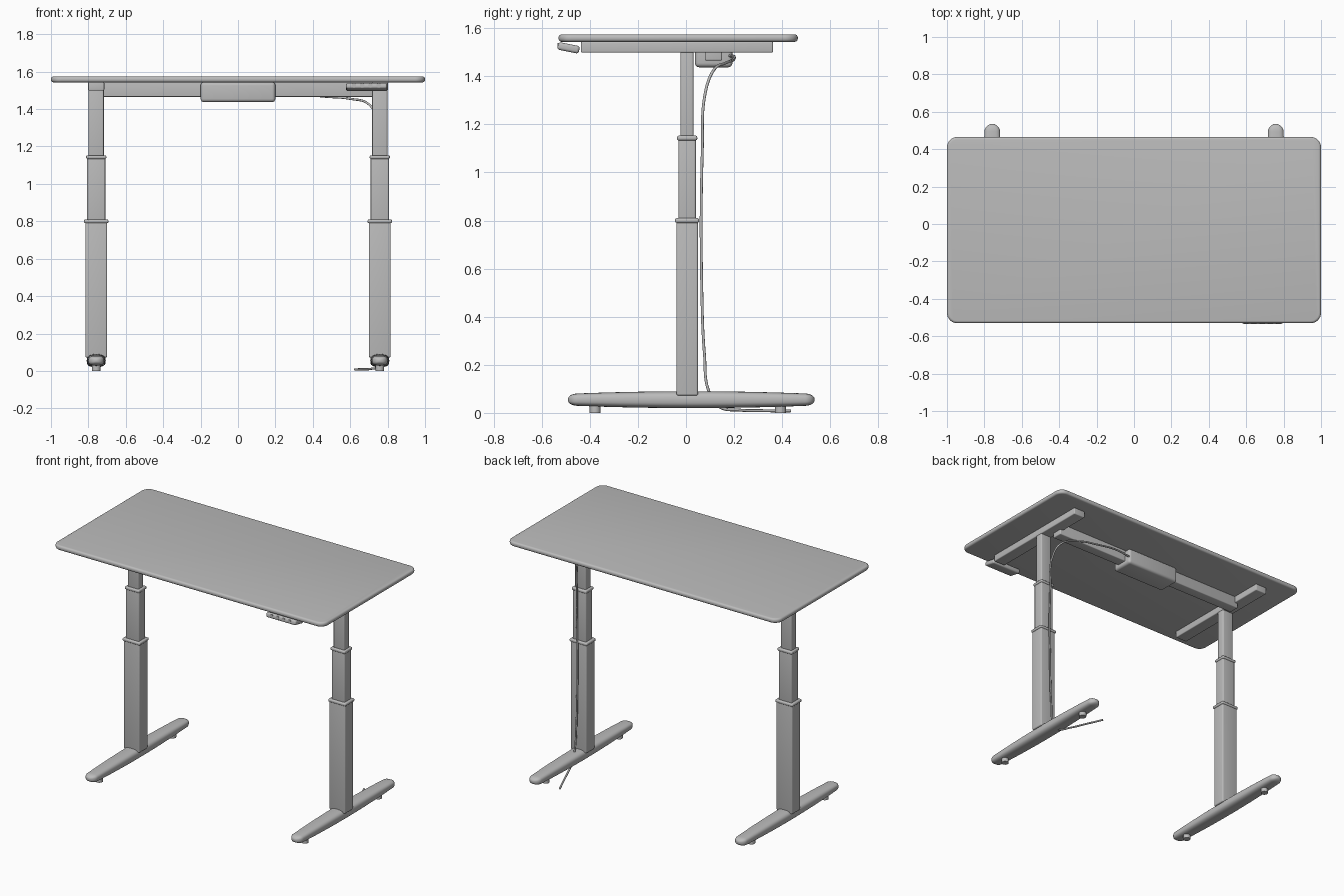
import bpy, bmesh, math
from mathutils import Matrix, Vector

if "Cube" in bpy.data.objects:
    bpy.data.objects.remove(bpy.data.objects["Cube"], do_unlink=True)

GREY = (0.5, 0.5, 0.5, 1)
grey = bpy.data.materials.new("plain_grey")
grey.use_nodes = True
grey.diffuse_color = GREY
grey.node_tree.nodes["Principled BSDF"].inputs["Base Color"].default_value = GREY


def finish(name, bm, angle=40):
    bmesh.ops.recalc_face_normals(bm, faces=bm.faces)
    mesh = bpy.data.meshes.new(name)
    bm.to_mesh(mesh)
    bm.free()
    obj = bpy.data.objects.new(name, mesh)
    bpy.context.collection.objects.link(obj)
    mesh.materials.append(grey)
    smooth(obj, angle)
    return obj


def smooth(obj, angle=40):
    bpy.ops.object.select_all(action="DESELECT")
    obj.select_set(True)
    bpy.context.view_layer.objects.active = obj
    bpy.ops.object.shade_smooth_by_angle(angle=math.radians(angle))


def box(name, lo, hi, edge=0.008, corner=0, tilt=0):
    """Rounded box; corner rounds the upright edges first."""
    lo, hi = Vector(lo), Vector(hi)
    bm = bmesh.new()
    bmesh.ops.create_cube(bm, size=1)
    bmesh.ops.scale(bm, vec=hi - lo, verts=bm.verts)
    if corner:
        upright = [e for e in bm.edges
                   if abs(e.verts[0].co.z - e.verts[1].co.z) > 1e-5]
        bmesh.ops.bevel(bm, geom=upright, offset=corner, segments=8,
                        profile=0.5, affect="EDGES")
    bm.normal_update()
    sharp = [e for e in bm.edges if e.calc_face_angle() > 1]
    bmesh.ops.bevel(bm, geom=sharp, offset=edge, segments=4,
                    profile=0.5, affect="EDGES")
    bmesh.ops.rotate(bm, cent=(0, 0, 0), verts=bm.verts,
                     matrix=Matrix.Rotation(tilt, 3, "X"))
    bmesh.ops.translate(bm, vec=(lo + hi) / 2, verts=bm.verts)
    return finish(name, bm)


def centred(name, x, y, width, depth, z0, z1, **kw):
    return box(name, (x - width / 2, y - depth / 2, z0),
               (x + width / 2, y + depth / 2, z1), **kw)


def cylinder(name, centre, radius, length, axis="Z"):
    bm = bmesh.new()
    bmesh.ops.create_cone(bm, cap_ends=True, segments=24, radius1=radius,
                          radius2=radius, depth=length)
    turn = Matrix.Rotation(math.pi / 2, 4, "X") if axis == "Y" else Matrix()
    bm.transform(Matrix.Translation(centre) @ turn)
    return finish(name, bm)


def foot(name, x, y, half_length):
    """Loft of rounded sections, tapering to rounded ends."""
    bm = bmesh.new()
    rings = []
    cap, sides = 0.04, 24
    inner = half_length - cap
    stations = [inner * i / 8 for i in range(9)]
    stations += [inner + cap * math.sin(math.pi / 2 * i / 7) for i in range(1, 7)]
    stations.append(half_length - 0.0002)
    stations = [-s for s in reversed(stations[1:])] + stations
    for s in stations:
        t = abs(s) / half_length
        over = max(0, (abs(s) - inner) / cap)
        shrink = math.sqrt(1 - over ** 2)
        wide = (0.051 - 0.011 * t * t) * shrink
        tall = (0.035 - 0.011 * t * t) * shrink ** 0.8
        ring = []
        for k in range(sides):
            a = 2 * math.pi * k / sides
            c, d = math.cos(a), math.sin(a)
            ring.append(bm.verts.new((
                x + wide * math.copysign(abs(c) ** 0.7, c), y + s,
                0.055 + tall * math.copysign(abs(d) ** 0.7, d))))
        rings.append(ring)
    for a, b in zip(rings, rings[1:]):
        for k in range(sides):
            n = (k + 1) % sides
            bm.faces.new((a[k], a[n], b[n], b[k]))
    bm.faces.new(rings[0])
    bm.faces.new(rings[-1])
    return finish(name, bm, 60)


# Desk top
box("desk_top", (-1, -0.53, 1.543), (1, 0.465, 1.574), edge=0.013, corner=0.055)

# Lifting legs, feet and side rails
for side, x in (("left", 0.758), ("right", -0.758)):
    foot(side + "_foot", x, 0.022, 0.513)
    for end, y in (("front", -0.378), ("back", 0.393)):
        cylinder(f"{side}_{end}_foot_pad", (x, y, 0.02), 0.023, 0.04)
    centred(side + "_lower_column", x, 0.005, 0.117, 0.09, 0.072, 0.8)
    centred(side + "_lower_collar", x, 0.005, 0.13, 0.1, 0.79, 0.81)
    centred(side + "_middle_column", x, 0.005, 0.097, 0.072, 0.78, 1.145)
    centred(side + "_middle_collar", x, 0.005, 0.108, 0.084, 1.133, 1.153)
    centred(side + "_upper_column", x, 0.004, 0.081, 0.054, 1.12, 1.51)
    box(side + "_top_rail", (x - 0.043, -0.437, 1.498), (x + 0.043, 0.362, 1.544),
        edge=0.006)

# Cross bar and motor box under the top
box("cross_bar", (-0.74, 0.078, 1.465), (0.74, 0.15, 1.544), edge=0.006)
box("control_box", (-0.2, 0.037, 1.437), (0.2, 0.193, 1.544), edge=0.018)

# Hand control with round buttons
box("hand_control", (0.578, -0.534, 1.502), (0.797, -0.443, 1.534),
    edge=0.011, tilt=-0.2)
for i in range(4):
    cylinder(f"control_button_{i + 1}", (0.62 + 0.044 * i, -0.53, 1.527),
             0.012, 0.01, "Y")

# Power cable
path = [(0.18, 0.18, 1.485), (0.32, 0.2, 1.482), (0.46, 0.195, 1.467),
        (0.6, 0.165, 1.455), (0.7, 0.115, 1.425), (0.745, 0.08, 1.33),
        (0.755, 0.068, 1.1), (0.755, 0.066, 0.5), (0.755, 0.077, 0.24),
        (0.755, 0.095, 0.09), (0.745, 0.14, 0.025), (0.715, 0.22, 0.012),
        (0.67, 0.33, 0.009), (0.625, 0.435, 0.008)]
curve = bpy.data.curves.new("power_cable", "CURVE")
curve.dimensions = "3D"
curve.bevel_depth = 0.006
curve.bevel_resolution = 2
curve.use_fill_caps = True
spline = curve.splines.new("BEZIER")
spline.bezier_points.add(len(path) - 1)
for point, co in zip(spline.bezier_points, path):
    point.co = co
    point.handle_left_type = point.handle_right_type = "AUTO"
cable = bpy.data.objects.new("power_cable", curve)
bpy.context.collection.objects.link(cable)
curve.materials.append(grey)
bpy.ops.object.select_all(action="DESELECT")
cable.select_set(True)
bpy.context.view_layer.objects.active = cable
bpy.ops.object.convert(target="MESH")
smooth(bpy.context.view_layer.objects.active, 60)
